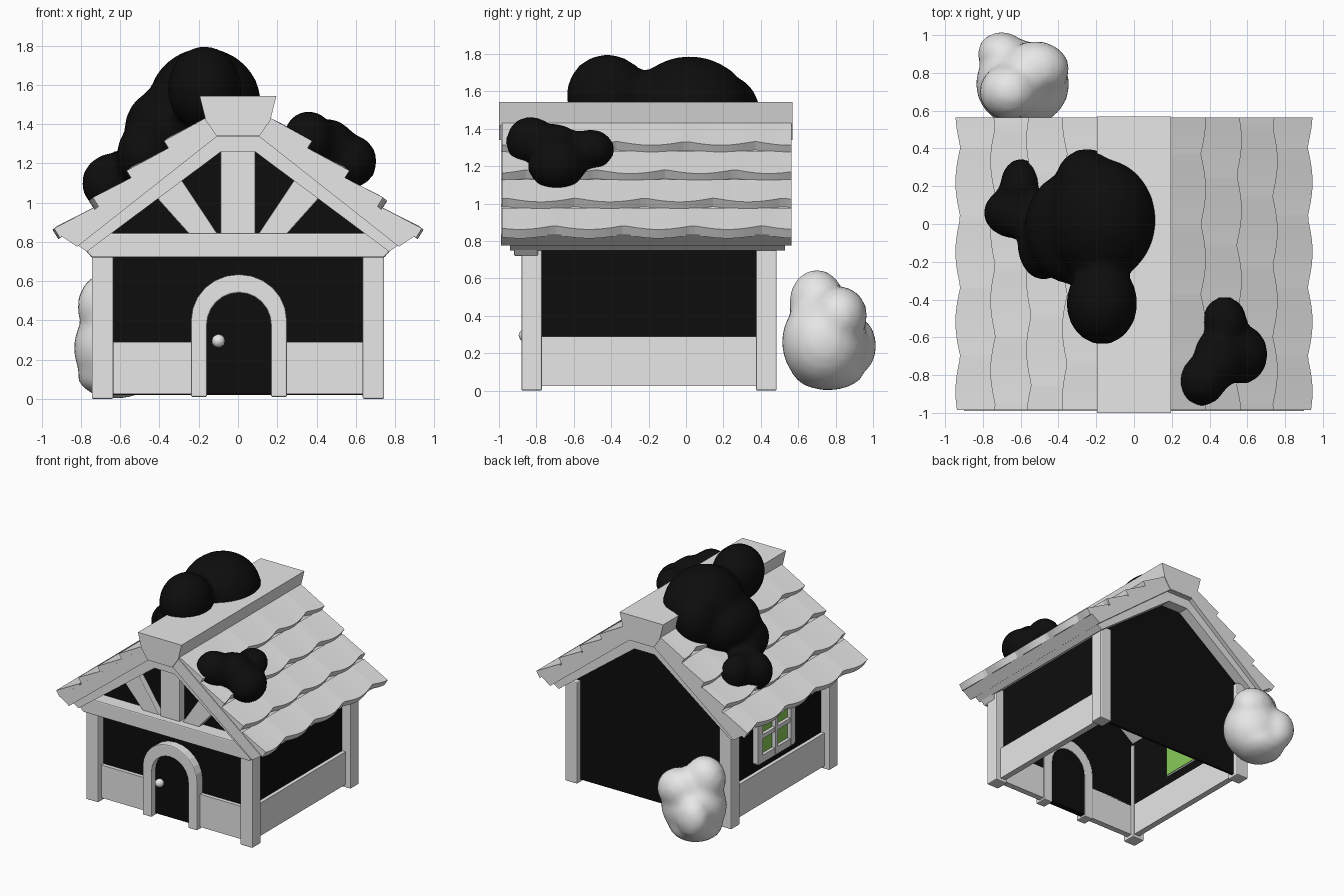
import bpy, bmesh, math
from mathutils import Vector, Matrix

cube = bpy.data.objects.get("Cube")
if cube:
    bpy.data.objects.remove(cube, do_unlink=True)


def material(name, rgb):
    m = bpy.data.materials.new(name)
    m.use_nodes = True
    m.diffuse_color = (*rgb, 1)
    m.node_tree.nodes["Principled BSDF"].inputs["Base Color"].default_value = (*rgb, 1)
    return m


GREY = material("pale grey", (0.8, 0.8, 0.8))
BLACK = material("soot black", (0.004, 0.004, 0.004))
GREEN = material("window green", (0.25, 0.6, 0.1))


def finish(name, bm, mat, bevel=0):
    bmesh.ops.recalc_face_normals(bm, faces=bm.faces)
    mesh = bpy.data.meshes.new(name)
    bm.to_mesh(mesh)
    bm.free()
    mesh.materials.append(mat)
    ob = bpy.data.objects.new(name, mesh)
    bpy.context.collection.objects.link(ob)
    if bevel:
        mod = ob.modifiers.new("Bevel", 'BEVEL')
        mod.width, mod.segments = bevel, 2
    return ob


def prism(name, profile, y0, y1, mat, bevel=0):
    """Extrude an x-z outline from y0 to y1."""
    bm = bmesh.new()
    face = bm.faces.new([bm.verts.new((x, y0, z)) for x, z in profile])
    ext = bmesh.ops.extrude_face_region(bm, geom=[face])
    verts = [g for g in ext["geom"] if isinstance(g, bmesh.types.BMVert)]
    bmesh.ops.translate(bm, verts=verts, vec=(0, y1 - y0, 0))
    return finish(name, bm, mat, bevel)


def box(name, xs, ys, zs, mat, bevel=0):
    (x0, x1), (z0, z1) = xs, zs
    return prism(name, [(x0, z0), (x1, z0), (x1, z1), (x0, z1)], *ys, mat, bevel)


def mirrored(half):
    """Close a right-hand outline with its left-hand reflection."""
    return half + [(-x, z) for x, z in reversed(half)]


def blob(name, lumps, mat):
    """Merge ellipsoids (centre, radii) into one soft mass."""
    bm = bmesh.new()
    for centre, radii in lumps:
        m = Matrix.Translation(centre) @ Matrix.Diagonal((*radii, 1))
        bmesh.ops.create_icosphere(bm, subdivisions=3, radius=1, matrix=m)
    ob = finish(name, bm, mat)
    rm = ob.modifiers.new("Remesh", 'REMESH')
    rm.mode, rm.voxel_size, rm.use_smooth_shade = 'VOXEL', 0.03, True
    sm = ob.modifiers.new("Smooth", 'SMOOTH')
    sm.factor, sm.iterations = 0.5, 4
    return ob


# Walls: gable ends and sides, open underneath
prism("front_wall", mirrored([(0.66, 0.28), (0.66, 0.84), (0.09, 1.28)]), -0.81, -0.79, BLACK)
prism("back_wall", mirrored([(0.66, 0.02), (0.66, 0.84), (0.09, 1.28)]), 0.42, 0.44, BLACK)
for side, s in (("left", 1), ("right", -1)):
    box(side + "_wall", sorted((s * 0.65, s * 0.67)), (-0.81, 0.44), (0.28, 0.84), BLACK)
    box(side + "_base_trim", sorted((s * 0.65, s * 0.70)), (-0.8, 0.43), (0.025, 0.29), GREY)
    box(side + "_front_trim", sorted((s * 0.17, s * 0.66)), (-0.84, -0.79), (0.025, 0.29), GREY)
    for end, y in (("front", -0.88), ("back", 0.375)):
        box(f"{side}_{end}_post", sorted((s * 0.635, s * 0.745)), (y, y + 0.11), (0, 0.82), GREY, 0.008)

# Gable timbers
prism("gable_beam", mirrored([(0.745, 0.72), (0.78, 0.76), (0.66, 0.845)]), -0.92, -0.79, GREY, 0.008)
box("king_post", (-0.088, 0.088), (-0.87, -0.79), (0.84, 1.27), GREY, 0.006)
for side, s in (("left", 1), ("right", -1)):
    strut = [(0.09, 0.84), (0.25, 0.84), (0.42, 1.03), (0.29, 1.12)]
    strut[0] = (0.10, 0.835)
    prism(side + "_strut", [(s * x, z) for x, z in strut], -0.86, -0.79, GREY, 0.006)

# Arched door with frame and knob
def arch(r, rise, spring, n=12):
    return [(0.005 + r * math.cos(math.pi * i / n), spring + rise * math.sin(math.pi * i / n))
            for i in range(n + 1)]


outer, inner = arch(0.245, 0.235, 0.4), arch(0.163, 0.165, 0.375)
ring = [(0.25, 0.01)] + outer + [(-0.24, 0.01), (-0.158, 0.01)] + inner[::-1] + [(0.168, 0.01)]
prism("door_frame", ring, -0.88, -0.78, GREY, 0.008)
prism("door", [(0.168, 0.025)] + inner + [(-0.158, 0.025)], -0.83, -0.785, BLACK)
bm = bmesh.new()
bmesh.ops.create_icosphere(bm, subdivisions=2, radius=0.035, matrix=Matrix.Translation((-0.1, -0.86, 0.295)))
knob = finish("door_knob", bm, GREY)
knob.data.shade_smooth()

# Window in the right wall
YC, ZC, W, H = -0.14, 0.57, 0.23, 0.2
box("window_pane", (-0.685, -0.64), (YC - W, YC + W), (ZC - H, ZC + H), GREEN)
for name, dy in (("back_jamb", W - 0.02), ("front_jamb", 0.02 - W), ("mullion", 0)):
    t = 0.03 if dy else 0.017
    box("window_" + name, (-0.715, -0.645), (YC + dy - t, YC + dy + t), (ZC - H, ZC + H), GREY)
for name, dz in (("head", H - 0.02), ("sill", 0.02 - H), ("crossbar", 0)):
    t = 0.03 if dz else 0.017
    box("window_" + name, (-0.71, -0.645), (YC - W, YC + W), (ZC + dz - t, ZC + dz + t), GREY)

# Roof: inner lining, outer slab and ridge cap
lining = [(0.77, 0.75), (0.82, 0.785), (0.11, 1.35)]
prism("roof_lining", mirrored([(0.09, 1.257)] + lining), -0.94, 0.53, GREY)
slab = [(0.11, 1.335), (0.82, 0.775), (0.90, 0.83), (0.16, 1.42)]
prism("roof_slab", mirrored(slab), -0.99, 0.565, GREY)
cap = [(0.10, 1.34), (0.165, 1.42), (0.195, 1.49), (0.195, 1.542)]
cap = [(0.11, 1.34), (0.165, 1.42), (0.195, 1.542)]
prism("ridge_cap", mirrored(cap), -1.0, 0.57, GREY)

# Scalloped shingle rows: each row lofts a thin wedge along the roof
def shingle_row(name, s, start, end, phase):
    bm = bmesh.new()
    slope, steps, rings = 0.797, 48, []
    roof_z = lambda x: 1.42 - slope * (x - 0.16)
    for j in range(steps + 1):
        y = -0.985 + 1.55 * j / steps
        wave = 0.026 * (abs(math.sin(math.pi * (y / 0.37 + phase))) - 0.6)
        x = end + wave
        sect = [(start, roof_z(start) + 0.012), (x, roof_z(x) + 0.068),
                (x - 0.03, roof_z(x) + 0.02), (start, roof_z(start) - 0.03)]
        rings.append([bm.verts.new((s * px, y, pz)) for px, pz in sect])
    for a, b in zip(rings, rings[1:]):
        for k in range(4):
            bm.faces.new((a[k], a[(k + 1) % 4], b[(k + 1) % 4], b[k]))
    bm.faces.new(rings[0])
    bm.faces.new(rings[-1])
    finish(name, bm, GREY)


edges = [0.15, 0.37, 0.56, 0.75, 0.935]
for side, s in (("left", 1), ("right", -1)):
    for i in range(4):
        shingle_row(f"{side}_shingles_{i + 1}", s, edges[i] - 0.02 * (i > 0), edges[i + 1], 0.3 * i)

# Dark growth draped over the roof
blob("large_roof_growth", [
    ((-0.17, 0.02, 1.5), (0.29, 0.33, 0.29)),
    ((-0.33, -0.02, 1.38), (0.25, 0.3, 0.22)),
    ((-0.25, 0.22, 1.47), (0.17, 0.18, 0.22)),
    ((-0.17, -0.42, 1.58), (0.19, 0.22, 0.22)),
    ((-0.6, 0.2, 1.13), (0.11, 0.15, 0.14)),
    ((-0.62, 0.06, 1.1), (0.18, 0.14, 0.16)),
    ((-0.48, -0.1, 1.24), (0.14, 0.2, 0.17)),
], BLACK)
blob("small_roof_growth", [
    ((0.48, -0.51, 1.29), (0.12, 0.13, 0.11)),
    ((0.36, -0.83, 1.33), (0.13, 0.135, 0.14)),
    ((0.57, -0.69, 1.21), (0.14, 0.16, 0.14)),
    ((0.45, -0.71, 1.29), (0.15, 0.16, 0.14)),
], BLACK)

# Bush behind the house
blob("bush", [
    ((-0.59, 0.74, 0.26), (0.25, 0.23, 0.25)),
    ((-0.66, 0.70, 0.47), (0.16, 0.15, 0.18)),
    ((-0.52, 0.82, 0.4), (0.18, 0.15, 0.16)),
    ((-0.7, 0.9, 0.24), (0.13, 0.12, 0.16)),
    ((-0.62, 0.76, 0.12), (0.2, 0.2, 0.12)),
], GREY)
